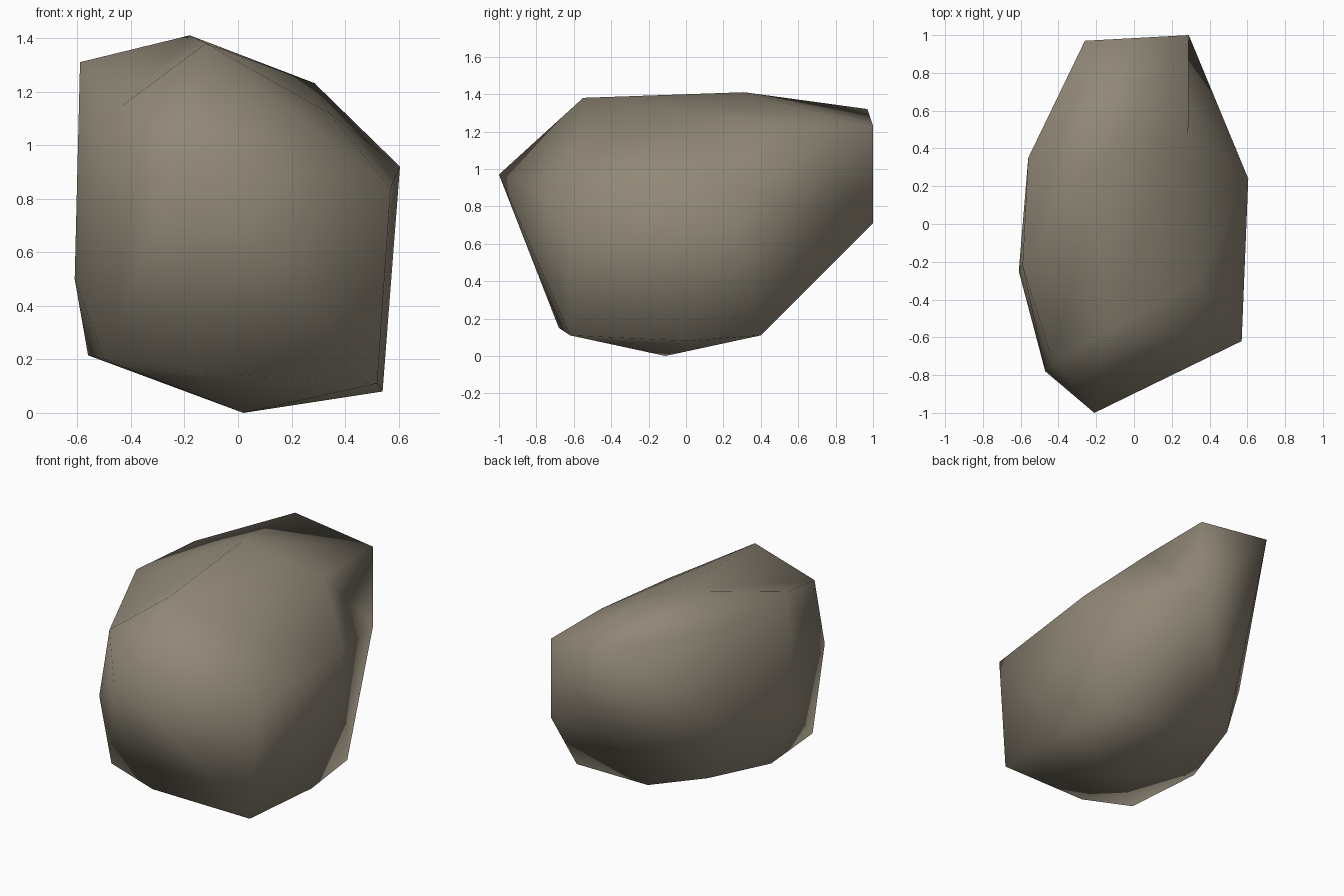
import bpy, bmesh
from mathutils import Vector

if "Cube" in bpy.data.objects:
    bpy.data.objects.remove(bpy.data.objects["Cube"])

# Named corners at the two notches
LEFT_TOP, FRONT_TOP = (-0.59, -0.22, 1.31), (-0.12, -0.55, 1.38)
PEAK, FRONT_LEFT = (-0.18, 0.31, 1.41), (-0.43, -0.73, 1.15)
BACK_TOP, RIGHT_SIDE = (0.29, 1.0, 1.23), (0.605, 0.24, 0.92)
SHOULDER, BACK_LOW = (0.287, 0.475, 1.23), (0.29, 1.0, 0.71)

# Remaining corner points of the boulder, grouped by height
corners = {
    "bottom": [(0.02, -0.11, 0.0), (0.54, 0.0, 0.08), (0.52, -0.62, 0.11),
               (-0.15, -0.68, 0.15), (-0.50, -0.61, 0.20), (-0.56, -0.09, 0.215),
               (-0.43, 0.385, 0.265), (0.0, 0.40, 0.11), (0.52, 0.40, 0.11)],
    "sides": [(-0.61, -0.25, 0.50), (-0.47, -0.78, 0.72), (-0.21, -1.0, 0.97),
              (0.57, -0.62, 0.84), RIGHT_SIDE, BACK_LOW, (-0.55, 0.36, 0.62)],
    "top": [FRONT_LEFT, FRONT_TOP, LEFT_TOP, PEAK, (-0.56, 0.35, 1.29),
            (-0.26, 0.97, 1.32), BACK_TOP, SHOULDER, (0.34, -0.30, 1.12)],
}

bm = bmesh.new()
for ring in corners.values():
    for co in ring:
        bm.verts.new(co)
bmesh.ops.convex_hull(bm, input=bm.verts[:])
loose = [v for v in bm.verts if not v.link_faces]
bmesh.ops.delete(bm, geom=loose, context='VERTS')


def turn_edge(a, b, c, d):
    """Replace the ridge a-b by the valley c-d, which cuts a shallow notch."""
    va, vb, vc, vd = (min(bm.verts, key=lambda v: (v.co - Vector(p)).length)
                      for p in (a, b, c, d))
    edge = bm.edges.get((va, vb))
    if edge and {v for f in edge.link_faces for v in f.verts} == {va, vb, vc, vd}:
        bmesh.utils.edge_rotate(edge, True)


# Notches at the upper left front and the right back
turn_edge(LEFT_TOP, FRONT_TOP, PEAK, FRONT_LEFT)
turn_edge(BACK_TOP, RIGHT_SIDE, SHOULDER, BACK_LOW)
bmesh.ops.recalc_face_normals(bm, faces=bm.faces[:])

# Fully smooth shading over the coarse facets
for f in bm.faces:
    f.smooth = True

mesh = bpy.data.meshes.new("boulder")
bm.to_mesh(mesh)
bm.free()

stone = bpy.data.materials.new("warm grey stone")
stone.diffuse_color = (0.28, 0.245, 0.185, 1)
stone.use_nodes = True
stone.node_tree.nodes["Principled BSDF"].inputs["Base Color"].default_value = stone.diffuse_color
mesh.materials.append(stone)

boulder = bpy.data.objects.new("boulder", mesh)
bpy.context.collection.objects.link(boulder)
